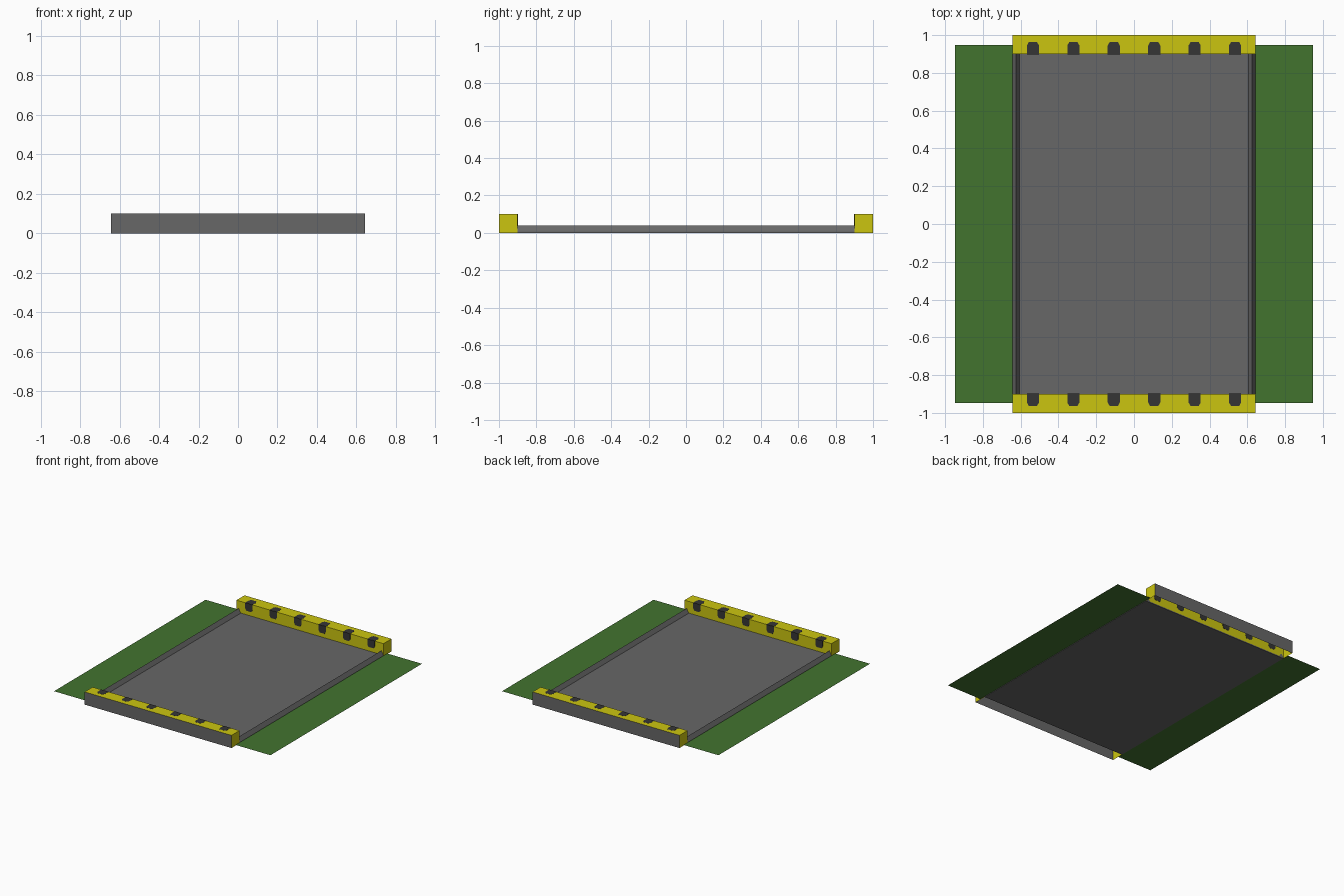
import bpy

if "Cube" in bpy.data.objects:
    bpy.data.objects.remove(bpy.data.objects["Cube"])

W, L, INNER, H = 0.643, 1.0, 0.90, 0.10   # half width, half length, barrier inner y, height
BASE = 0.008                              # top of the road slab


def material(name, rgb):
    m = bpy.data.materials.new(name)
    m.diffuse_color = (*rgb, 1.0)
    m.use_nodes = True
    m.node_tree.nodes["Principled BSDF"].inputs["Base Color"].default_value = m.diffuse_color
    return m


GREY = material("asphalt_grey", (0.135, 0.135, 0.135))
YELLOW = material("barrier_yellow", (0.60, 0.56, 0.005))
GREEN = material("grass_green", (0.055, 0.175, 0.028))
DARK = material("notch_dark", (0.036, 0.036, 0.036))


def mesh(name, verts, faces, mats, indices=None):
    me = bpy.data.meshes.new(name)
    me.from_pydata(verts, [], faces)
    for m in mats:
        me.materials.append(m)
    if indices:
        for p, i in zip(me.polygons, indices):
            p.material_index = i
    ob = bpy.data.objects.new(name, me)
    bpy.context.collection.objects.link(ob)
    return ob


def prism(name, ring_a, ring_b, mat):
    """Closed solid between two matching outlines."""
    n = len(ring_a)
    faces = [tuple(range(n))[::-1], tuple(range(n, 2 * n))]
    faces += [(i, (i + 1) % n, n + (i + 1) % n, n + i) for i in range(n)]
    return mesh(name, ring_a + ring_b, faces, [mat])


# Road slab
outline = [(-W, -INNER), (W, -INNER), (W, INNER), (-W, INNER)]
prism("road_slab", [(x, y, 0) for x, y in outline],
      [(x, y, BASE) for x, y in outline], GREY)

for sx, side in ((-1, "left"), (1, "right")):
    # Grass strip
    xs = sorted((sx * W, sx * 0.947))
    mesh(side + "_grass", [(xs[0], -0.947, 0.004), (xs[1], -0.947, 0.004),
                           (xs[1], 0.947, 0.004), (xs[0], 0.947, 0.004)],
         [(0, 1, 2, 3)], [GREEN])
    # Ridge-shaped kerb
    profile = [(sx * 0.605, BASE), (sx * W, BASE), (sx * 0.625, 0.04)]
    if sx < 0:
        profile.reverse()
    prism(side + "_kerb", [(x, INNER, z) for x, z in profile],
          [(x, -INNER, z) for x, z in profile], GREY)

# Half outline of a notch: across, distance from the barrier's inner top edge
NOTCH = [(-0.032, 0.0), (0.032, 0.0), (0.032, 0.045),
         (0.022, 0.063), (-0.022, 0.063), (-0.032, 0.045)]
T = 0.0015

for sy, end in ((-1, "front"), (1, "back")):
    # Hollow barrier, open underneath: yellow with a grey outer face
    yi, yo = sy * INNER, sy * L
    v = [(x, y, z) for x in (-W, W) for y in (yi, yo) for z in (0, H)]
    f = [(0, 4, 5, 1), (1, 5, 7, 3), (0, 1, 3, 2), (4, 6, 7, 5), (2, 3, 7, 6)]
    if sy < 0:
        f = [q[::-1] for q in f]
    mesh(end + "_barrier", v, f, [YELLOW, GREY], [0, 0, 0, 0, 1])
    # Dark notches wrapping over the inner top edge
    for k in range(6):
        cx = (k - 2.5) * 0.214
        ring = NOTCH if sy > 0 else NOTCH[::-1]
        prism(f"{end}_notch_top_{k}",
              [(cx + a, yi + sy * d, H - T) for a, d in ring],
              [(cx + a, yi + sy * d, H + T / 2) for a, d in ring], DARK)
        prism(f"{end}_notch_face_{k}",
              [(cx + a, yi + sy * T, H - d * 0.95) for a, d in ring],
              [(cx + a, yi - sy * T, H - d * 0.95) for a, d in ring][:], DARK)
        # keep normals outward on the face plate
        me = bpy.data.objects[f"{end}_notch_face_{k}"].data
        if me.polygons[1].normal.y * -sy < 0:
            me.flip_normals()
